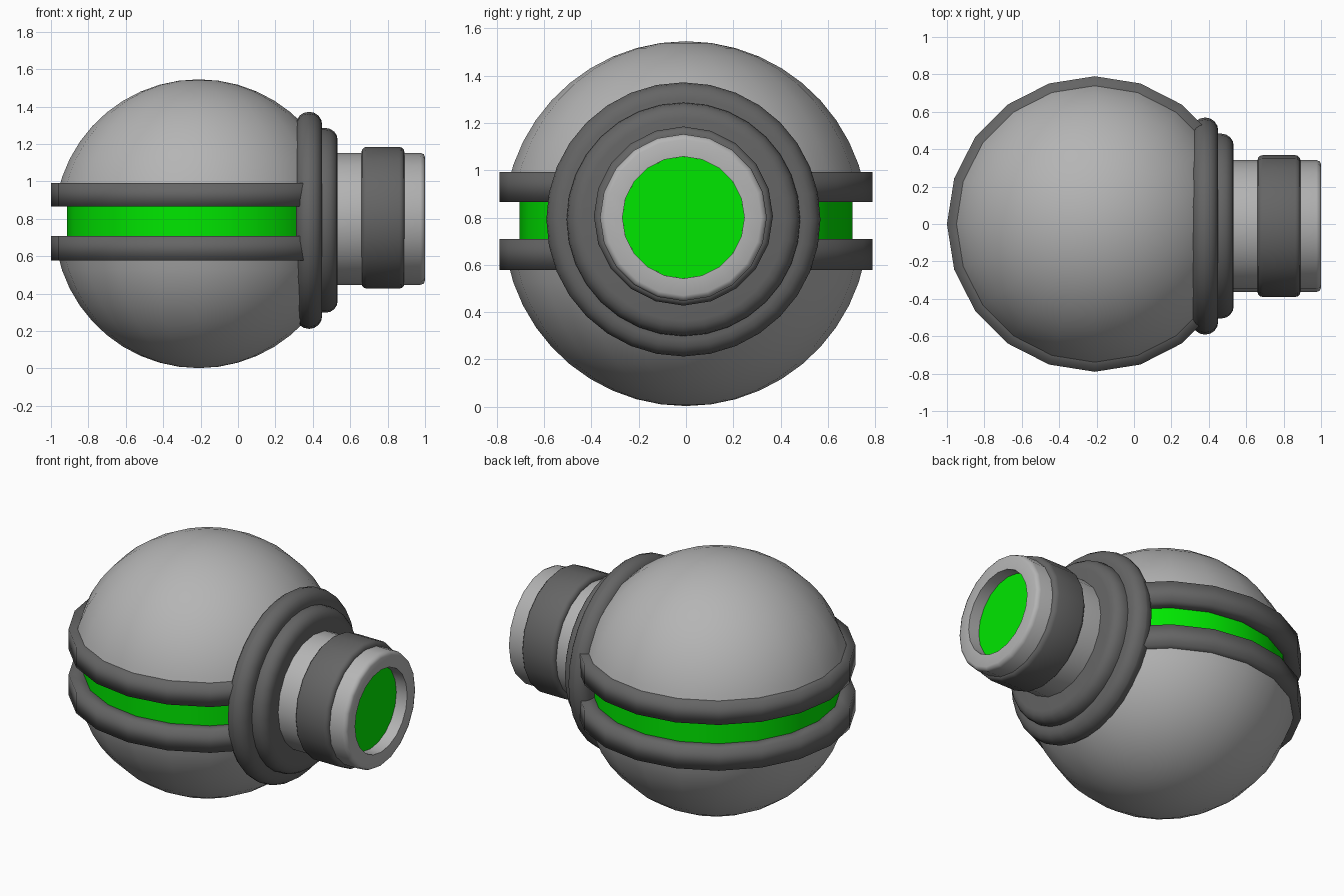
import bpy, bmesh
from math import sin, cos, pi, radians

if "Cube" in bpy.data.objects:
    bpy.data.objects.remove(bpy.data.objects["Cube"])

BODY = (-0.21, 0, 0.774)     # centre of the ball
NECK = (0, -0.011, 0.80)     # axis line of the neck, profiles use world x
R = 0.772


def colour(name, r, g, b):
    m = bpy.data.materials.new(name)
    m.diffuse_color = (r, g, b, 1)
    m.use_nodes = True
    m.node_tree.nodes["Principled BSDF"].inputs["Base Color"].default_value = m.diffuse_color
    return m


green = colour("green_glow", 0.0, 0.8, 0.0)
light = colour("mid_grey", 0.46, 0.46, 0.46)
dark = colour("dark_grey", 0.13, 0.13, 0.13)


def lathe(name, profile, segs, loc, mat, sideways=False, closed=False, angle=60):
    """Spin a (radius, height) profile around z, or around x when sideways."""
    bm = bmesh.new()
    rows = []
    for r, h in profile:
        n = 1 if r < 1e-6 else segs
        row = []
        for i in range(n):
            a = 2 * pi * i / segs
            p = (r * cos(a), r * sin(a), h)
            if sideways:
                p = (h, p[0], p[1])
            row.append(bm.verts.new(p))
        rows.append(row)
    pairs = list(zip(rows, rows[1:]))
    if closed:
        pairs.append((rows[-1], rows[0]))
    for a, b in pairs:
        for i in range(segs):
            j = (i + 1) % segs
            quad = [a[i % len(a)], a[j % len(a)], b[j % len(b)], b[i % len(b)]]
            bm.faces.new(list(dict.fromkeys(quad)))
    bmesh.ops.recalc_face_normals(bm, faces=bm.faces)
    me = bpy.data.meshes.new(name)
    bm.to_mesh(me)
    bm.free()
    me.shade_smooth()
    me.set_sharp_from_angle(angle=radians(angle))
    me.materials.append(mat)
    ob = bpy.data.objects.new(name, me)
    ob.location = loc
    bpy.context.collection.objects.link(ob)
    return ob


def rounded(r, x0, x1, b, steps=4):
    """Solid disc profile from x0 to x1 with rounded rim of radius b."""
    pts = [(0, x0)]
    for cx, start in ((x0 + b, -pi / 2), (x1 - b, 0)):
        for k in range(steps + 1):
            t = start + pi / 2 * k / steps
            pts.append((r - b + b * cos(t), cx + b * sin(t)))
    return pts + [(0, x1)]


# Ball halves, each closed by a flat base hidden inside its ring
for name, s in (("upper_shell", 1), ("lower_shell", -1)):
    t0 = 0.19
    arc = [(R * cos(t0 + (pi / 2 - t0) * k / 10), s * R * sin(t0 + (pi / 2 - t0) * k / 10))
           for k in range(10)]
    lathe(name, [(0, s * R * sin(t0))] + arc + [(0, s * R)], 20, BODY, light)

# Pair of raised rings around the equator, softly shaded over their edges
for name, z0, z1 in (("upper_ring", 0.865, 0.992), ("lower_ring", 0.578, 0.708)):
    lathe(name, [(0.66, z0), (0.79, z0), (0.79, z1), (0.66, z1)], 20,
          (BODY[0], 0, 0), dark, closed=True, angle=180)

# Glowing band in the groove
lathe("glow_band", [(0, 0.65), (0.705, 0.65), (0.705, 0.92), (0, 0.92)], 20,
      (BODY[0], 0, 0), green)

# Stepped flange where the neck meets the ball
fl = (0, NECK[1], 0.792)
lathe("large_flange", rounded(0.58, 0.31, 0.45, 0.068), 32, fl, dark, True)
lathe("small_flange", rounded(0.494, 0.38, 0.533, 0.065), 32, fl, dark, True)

# Neck tube with a recessed mouth
lathe("neck", [(0, 0.45), (0.353, 0.45), (0.353, 0.975), (0.346, 0.993), (0.33, 1.0),
               (0.258, 1.0), (0.258, 0.91), (0, 0.91)], 20, NECK, light, True)

# Collar around the neck
lathe("collar", rounded(0.379, 0.66, 0.89, 0.028, 3), 20, (0, NECK[1], 0.806), dark, True)

# Glowing lens in the mouth
lathe("lens", [(0, 0.90), (0.2579, 0.90), (0.2579, 0.925), (0, 0.925)], 20, NECK, green, True)
